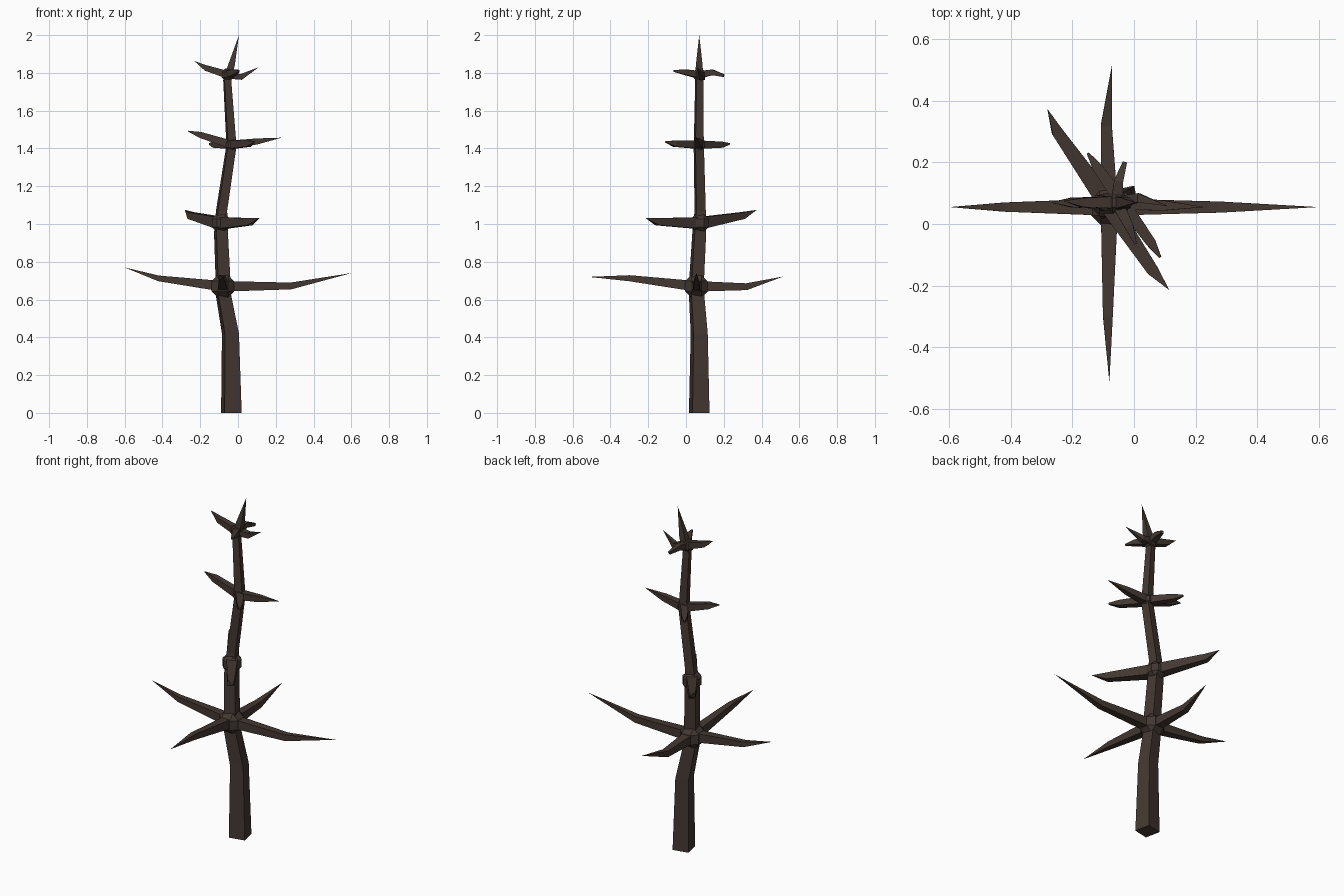
import bpy, bmesh
from math import radians, cos, sin, pi
from mathutils import Vector

old = bpy.data.objects.get("Cube")
if old:
    bpy.data.objects.remove(old, do_unlink=True)

bark = bpy.data.materials.new("dark_bark")
bark.use_nodes = True
colour = (0.056, 0.039, 0.031, 1)
bark.diffuse_color = colour
bark.node_tree.nodes["Principled BSDF"].inputs["Base Color"].default_value = colour


def finish(name, bm):
    bmesh.ops.remove_doubles(bm, verts=bm.verts, dist=0.0005)
    bmesh.ops.recalc_face_normals(bm, faces=bm.faces)
    mesh = bpy.data.meshes.new(name)
    bm.to_mesh(mesh)
    bm.free()
    mesh.materials.append(bark)
    obj = bpy.data.objects.new(name, mesh)
    bpy.context.collection.objects.link(obj)


def loft(name, path, halves, up, roll=0):
    """Square limb through the path points; a half-width of 0 makes a point."""
    bm = bmesh.new()
    pts = [Vector(p) for p in path]
    rings = []
    for i, (p, h) in enumerate(zip(pts, halves)):
        along = (pts[min(i + 1, len(pts) - 1)] - pts[max(i - 1, 0)]).normalized()
        if up.z == 0:
            along = Vector((0, 0, 1))       # trunk rings stay level
        side = along.cross(up).normalized()
        top = side.cross(along)
        ring = []
        for k in range(4):
            a = pi / 4 + k * pi / 2 + radians(roll)
            ring.append(bm.verts.new(p + (side * cos(a) + top * sin(a)) * h * 1.414))
        rings.append(ring)
    for a, b in zip(rings, rings[1:]):
        for k in range(4):
            bm.faces.new((a[k], a[k - 1], b[k - 1], b[k]))
    bm.faces.new(rings[0])
    bm.faces.new(rings[-1])
    finish(name, bm)


def knot(name, centre, radius):
    """Chamfered block where a whorl of branches meets the trunk."""
    bm = bmesh.new()
    bmesh.ops.create_cube(bm, size=radius * 2)
    bmesh.ops.bevel(bm, geom=bm.edges[:], offset=radius * 0.55, segments=1, affect='EDGES')
    bmesh.ops.translate(bm, verts=bm.verts, vec=centre)
    finish(name, bm)


# Crooked trunk with a pointed leader
trunk = [(-.035, .07, 0), (-.04, .07, .42), (-.08, .055, .64), (-.08, .057, .72),
         (-.09, .07, .95), (-.087, .075, 1.07), (-.037, .068, 1.40),
         (-.037, .068, 1.45), (-.057, .07, 1.76)]
loft("trunk", trunk, [.046, .038, .034, .033, .031, .025, .023, .022, .018],
     Vector((0, 1, 0)), -12)
loft("leader", [(-.057, .07, 1.76), (-.035, .07, 1.84), (.005, .07, 2.0)],
     [.022, .018, 0], Vector((0, 1, 0)))

# Whorls: knot centre, knot radius, root half-width, branches (middle, tip, middle half, tip half)
whorls = {
    "lower": ((-.08, .055, .67), .06, .028, [
        ((.28, .055, .672), (.6, .055, .74), .018, 0),
        ((-.42, .055, .712), (-.6, .055, .77), .015, 0),
        ((-.09, .32, .668), (-.072, .515, .722), .018, 0),
        ((-.085, -.3, .713), (-.08, -.515, .72), .016, 0)]),
    "middle": ((-.09, .073, 1.005), .048, .031, [
        ((-.25, .3, 1.045), (-.282, .375, 1.075), .018, 0),
        ((.06, -.15, 1.012), (.115, -.215, 1.032), .019, 0)]),
    "upper": ((-.037, .068, 1.42), .032, .022, [
        ((.1, .06, 1.437), (.23, .055, 1.457), .016, 0),
        ((-.2, .07, 1.472), (-.265, .07, 1.492), .016, .002),
        ((-.12, .185, 1.42), (-.15, .23, 1.424), .016, .004),
        ((.055, -.06, 1.425), (.085, -.108, 1.436), .016, .004)]),
    "crown": ((-.055, .07, 1.79), .032, .02, [
        ((.015, .085, 1.778), (.11, .058, 1.83), .015, 0),
        ((-.17, .07, 1.826), (-.23, .075, 1.862), .015, 0),
        ((-.05, .14, 1.803), (-.03, .2, 1.785), .015, .007),
        ((-.015, -.01, 1.805), (.005, -.065, 1.81), .014, .004)]),
}
for tier, (centre, radius, root, branches) in whorls.items():
    knot(tier + "_knot", centre, radius)
    for n, (middle, tip, mid_half, tip_half) in enumerate(branches, 1):
        loft(f"{tier}_branch_{n}", [centre, middle, tip], [root, mid_half, tip_half],
             Vector((0, 0, 1)))
